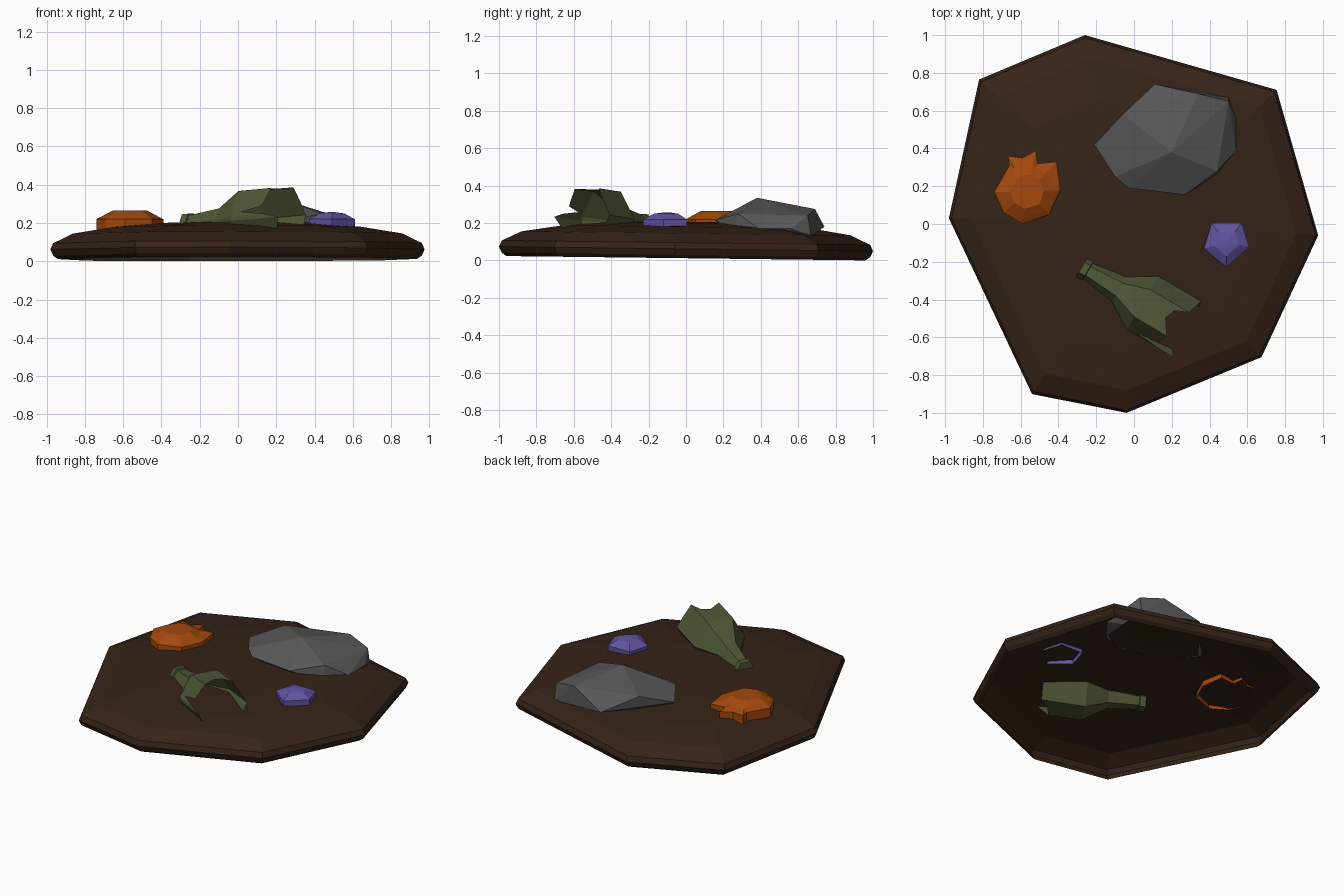
import bpy, bmesh
from math import cos, sin, radians
from mathutils import Vector

if "Cube" in bpy.data.objects:
    bpy.data.objects.remove(bpy.data.objects["Cube"])


def finish(name, bm, color):
    bmesh.ops.recalc_face_normals(bm, faces=bm.faces)
    mesh = bpy.data.meshes.new(name)
    bm.to_mesh(mesh)
    bm.free()
    mat = bpy.data.materials.new(name + "_color")
    mat.diffuse_color = (*color, 1)
    mat.use_nodes = True
    mat.node_tree.nodes["Principled BSDF"].inputs["Base Color"].default_value = mat.diffuse_color
    mesh.materials.append(mat)
    obj = bpy.data.objects.new(name, mesh)
    bpy.context.collection.objects.link(obj)
    return obj


def loft(rings, cap_first=False, cap_last=False):
    """Skin a list of equal-length point rings."""
    bm = bmesh.new()
    loops = [[bm.verts.new(p) for p in ring] for ring in rings]
    n = len(loops[0])
    for a, b in zip(loops, loops[1:]):
        for i in range(n):
            j = (i + 1) % n
            bm.faces.new((a[i], a[j], b[j], b[i]))
    if cap_first:
        bm.faces.new(loops[0][::-1])
    if cap_last:
        bm.faces.new(loops[-1])
    return bm


def stack(name, outline, center, levels, color, tilt=0):
    """Scale an outline about a center through (scale, z, max radius) levels."""
    c = Vector(center)
    rings = []
    for scale, z, limit in levels:
        ring = []
        for p in outline:
            d = (Vector(p) - c) * scale
            if d.length > limit:
                d.length = limit
            ring.append((c.x + d.x, c.y + d.y, z + tilt * d.y))
        rings.append(ring)
    return finish(name, loft(rings, cap_last=True), color)


# Dirt mound: open shell with a rounded rim, tipped very slightly
stack("dirt_mound",
      [(-0.26, 1.0), (-0.82, 0.765), (-0.98, 0.03), (-0.54, -0.90),
       (-0.04, -1.0), (0.675, -0.705), (0.975, -0.06), (0.755, 0.71)],
      (0, 0), [(0.96, 0.012, 9), (0.985, 0.03, 9), (1, 0.062, 9),
               (0.985, 0.095, 9), (0.88, 0.145, 9), (0.66, 0.18, 9),
               (0.4, 0.201, 9), (0.12, 0.207, 9)],
      (0.036, 0.017, 0.009), -0.012)

# Orange lid with bent tabs on its rim; the raised top stays round
stack("orange_lid",
      [(-0.67, 0.36), (-0.66, 0.31), (-0.74, 0.17), (-0.69, 0.06),
       (-0.59, 0.0), (-0.45, 0.05), (-0.39, 0.18), (-0.41, 0.33),
       (-0.51, 0.32), (-0.52, 0.39), (-0.59, 0.35)],
      (-0.565, 0.17), [(1, 0.16, 9), (1, 0.22, 9), (0.85, 0.236, 0.145),
                       (0.55, 0.265, 0.09)],
      (0.37, 0.065, 0.004))

# Purple five-sided cap
stack("purple_cap",
      [(0.41, 0.005), (0.37, -0.13), (0.49, -0.23), (0.61, -0.12),
       (0.57, 0.005)],
      (0.49, -0.10), [(1, 0.17, 9), (1, 0.22, 9), (0.55, 0.25, 9),
                      (0.12, 0.257, 9)],
      (0.12, 0.088, 0.35))

# Rock: faceted hull, open underneath
bm = bmesh.new()
for p in [(0.20, 0.38, 0.335), (0.34, 0.69, 0.275), (-0.06, 0.58, 0.27),
          (0.44, 0.28, 0.25), (-0.10, 0.25, 0.235), (0.50, 0.65, 0.24),
          (-0.21, 0.42, 0.21), (0.11, 0.74, 0.18), (0.50, 0.67, 0.13),
          (0.54, 0.56, 0.17), (0.54, 0.39, 0.17), (0.44, 0.26, 0.16),
          (0.27, 0.155, 0.215), (-0.03, 0.19, 0.215),
          (0.50, 0.50, 0.12), (0.28, 0.20, 0.17), (-0.15, 0.42, 0.17)]:
    bm.verts.new(p)
bmesh.ops.convex_hull(bm, input=bm.verts)
bm.normal_update()
bmesh.ops.delete(bm, geom=[f for f in bm.faces if f.normal.z < -0.9],
                 context='FACES')
finish("rock", bm, (0.095, 0.095, 0.095))

# Broken hexagonal bottle lying on its side; each (angle, t) sets the jagged edge
jagged = [(0, 0.26), (30, 0.25), (60, 0.235), (70, 0.165), (92, 0.145),
          (120, 0.20), (150, 0.18), (159, 0.17), (168, 0.055), (176, 0.20),
          (184, 0.285), (210, 0.26), (240, 0.20), (270, 0.22), (300, 0.27),
          (330, 0.27)]
axis = Vector((0.86, -0.51, 0.08))
side = Vector((0.51, 0.86, 0))
origin = Vector((0.045, -0.42, 0.222))


def hex_point(angle, t, r):
    r *= cos(radians(30)) / cos(radians(angle % 60 - 30))
    a = radians(angle)
    return origin + axis * t + side * (r * cos(a)) + Vector((0, 0, r * sin(a)))


profile = [(-0.375, 0.062), (-0.338, 0.062), (-0.335, 0.052),
           (-0.145, 0.076), (0.0, 0.168)]
rings = [[hex_point(a, t, r) for a, _ in jagged] for t, r in profile]
rings.append([hex_point(a, t, 0.168) for a, t in jagged])
finish("broken_bottle", loft(rings, cap_first=True), (0.075, 0.095, 0.035))
